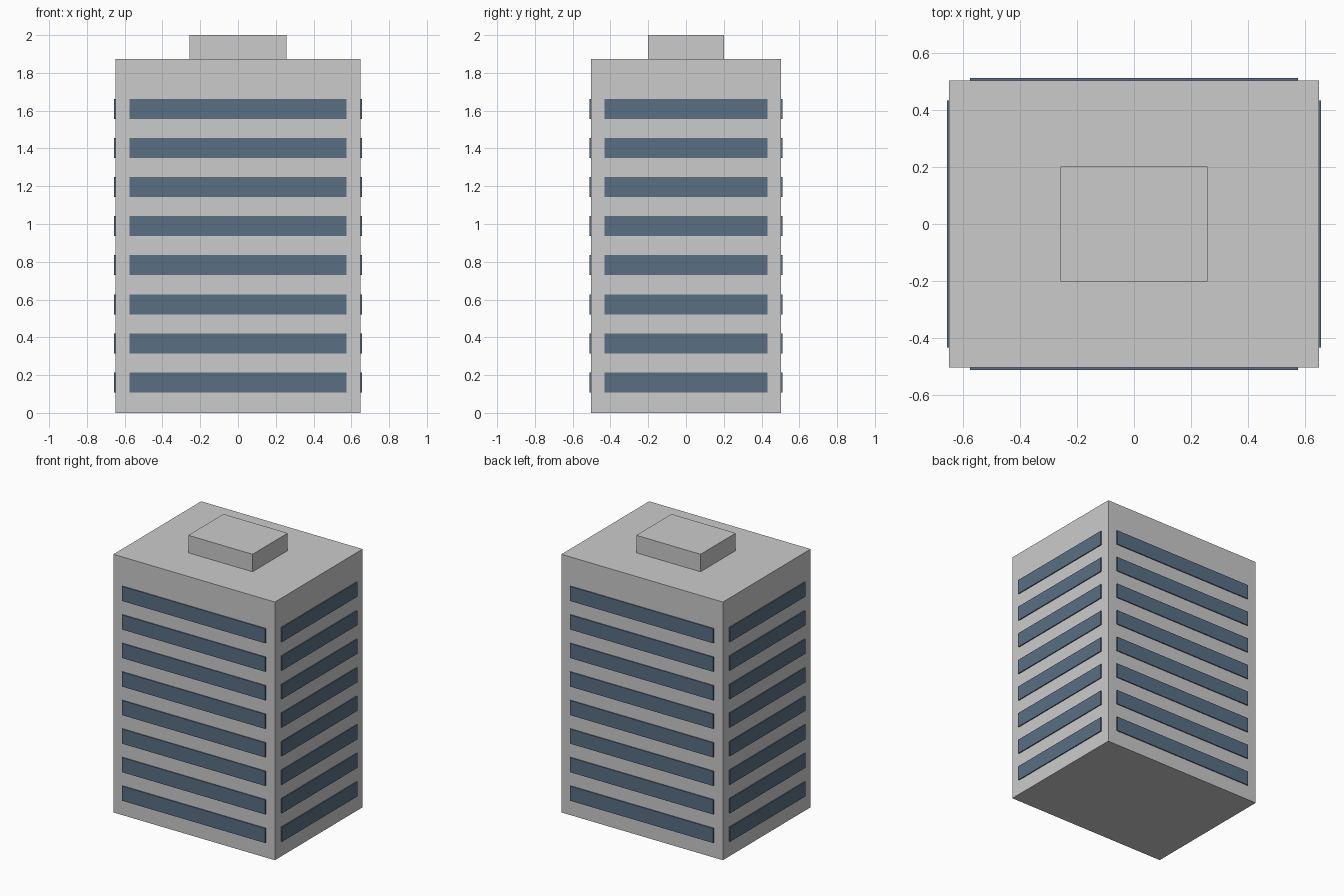
import bpy

if "Cube" in bpy.data.objects:
    bpy.data.objects.remove(bpy.data.objects["Cube"])

HX, HY = 0.648, 0.503      # half width and depth of the tower
BODY_H, TOP = 1.873, 2.0
FLOORS, FIRST_Z, PITCH = 8, 0.161, 0.207
BAND_H, BAND_T = 0.106, 0.015

glass = bpy.data.materials.new("window_blue")
glass.diffuse_color = (0.10, 0.16, 0.23, 1)
glass.use_nodes = True
glass.node_tree.nodes["Principled BSDF"].inputs["Base Color"].default_value = glass.diffuse_color


def box(name, size, centre, material=None):
    bpy.ops.mesh.primitive_cube_add(size=1, location=centre)
    ob = bpy.context.object
    ob.name = name
    ob.scale = size
    bpy.ops.object.transform_apply(location=False, rotation=False, scale=True)
    if material:
        ob.data.materials.append(material)
    return ob


# Main block and rooftop plant room
box("tower", (2 * HX, 2 * HY, BODY_H), (0, 0, BODY_H / 2))
box("roof_plant_room", (0.516, 0.403, TOP - BODY_H), (0, 0, (TOP + BODY_H) / 2))

# Window strips on all four sides of every floor
for i in range(FLOORS):
    z = FIRST_Z + i * PITCH
    for s, y_side, x_side in ((-1, "front", "left"), (1, "back", "right")):
        box(f"window_{y_side}_{i + 1}", (1.15, BAND_T, BAND_H), (0, s * HY, z), glass)
        box(f"window_{x_side}_{i + 1}", (BAND_T, 0.865, BAND_H), (s * HX, 0, z), glass)
